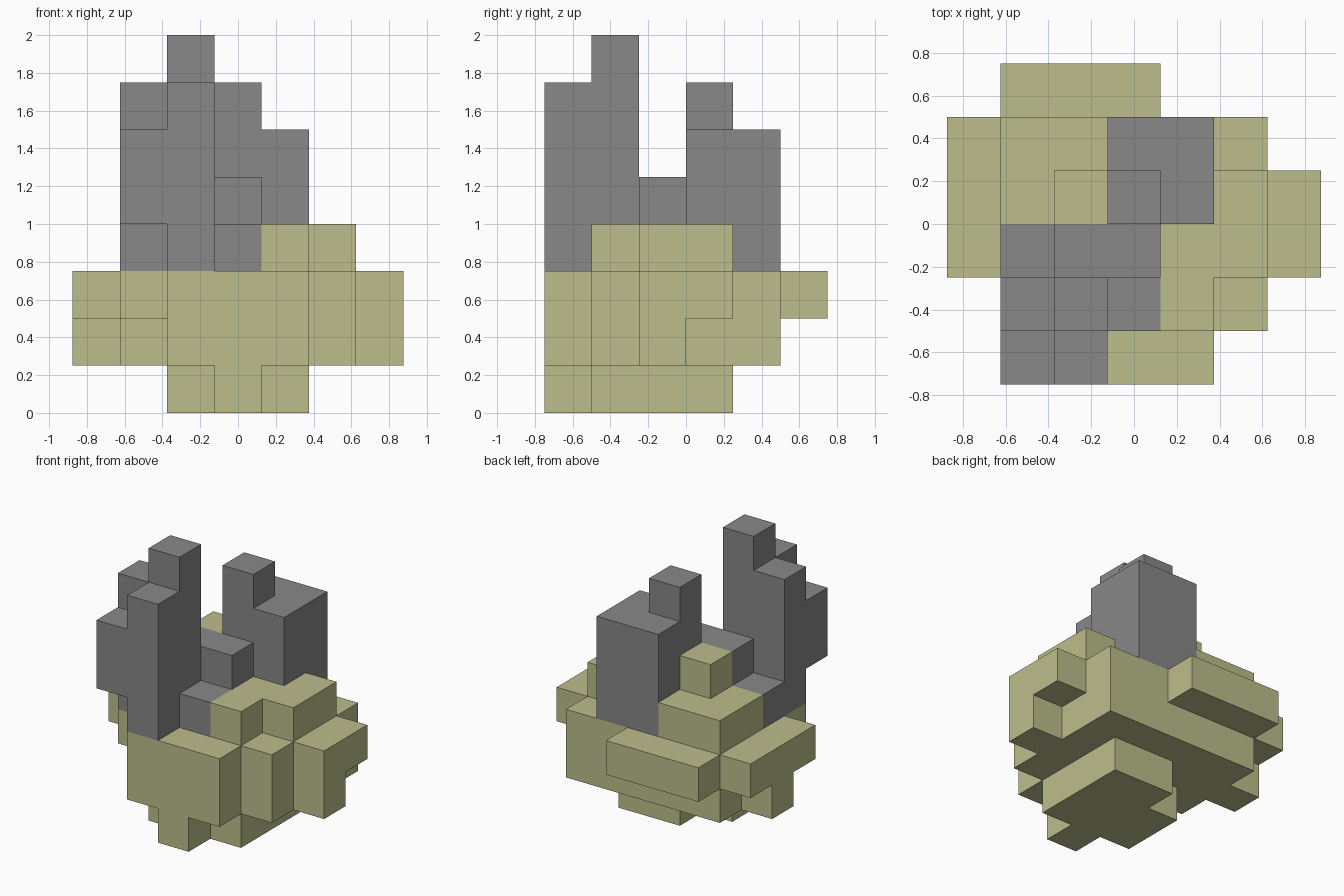
import bpy
import bmesh
from mathutils import Vector

UNIT = 0.25

cube = bpy.data.objects.get("Cube")
if cube:
    bpy.data.objects.remove(cube, do_unlink=True)


def make_material(name, rgb):
    mat = bpy.data.materials.new(name)
    mat.use_nodes = True
    mat.diffuse_color = (*rgb, 1)
    mat.node_tree.nodes["Principled BSDF"].inputs["Base Color"].default_value = (*rgb, 1)
    return mat


moss = make_material("moss yellow", (0.505, 0.515, 0.26))
stone = make_material("stone grey", (0.246, 0.246, 0.246))

# Block plan, lowest layer first; each layer lists rows from back to front
LAYERS = [
    # foot
    [".......", ".......", "...BB..", "..BBB..", "..BBB..", "...B..."],
    # lower body
    [".......", ".BBBBB.", "BBBBBB.", ".BBBBBB", "..BBBB.", "..BBB.."],
    # upper body
    [".BBB...", "BBBBBB.", "BBBBBBB", "BBBBBBB", ".BBBBB.", "..BBB.."],
    # ledges and tower bases
    [".......", ".LLKK..", ".LLKKR.", ".SSSRR.", ".FFSR..", "..F...."],
    # towers, with a low step between them
    [".......", "...KK..", "..LKK..", "..SS...", ".FF....", ".FF...."],
    [".......", "...KK..", "...KK..", ".......", ".FF....", ".FF...."],
    [".......", ".......", "...K...", ".......", ".FF....", "..F...."],
    # peak
    [".......", ".......", ".......", ".......", "..F....", "......."],
]

PARTS = {
    "B": ("body", moss),
    "L": ("back_ledge", moss),
    "R": ("side_ledge", moss),
    "S": ("stone_step", stone),
    "F": ("front_tower", stone),
    "K": ("back_tower", stone),
}

blocks = {}
for z, layer in enumerate(LAYERS):
    for y, row in enumerate(reversed(layer)):
        for x, key in enumerate(row):
            if key != ".":
                blocks[(x, y, z)] = key

ORIGIN = Vector((len(LAYERS[0][0]), len(LAYERS[0]), 0)) / 2


def add_part(key, name, mat):
    """Join the part's blocks, leaving out faces buried against other blocks."""
    bm = bmesh.new()
    for cell in (c for c, k in blocks.items() if k == key):
        centre = Vector(cell) + Vector((0.5, 0.5, 0.5))
        for axis in range(3):
            for sign in (-1, 1):
                n = Vector((0, 0, 0))
                n[axis] = sign
                if tuple(int(a + b) for a, b in zip(cell, n)) in blocks:
                    continue
                u = Vector((0, 0, 0))
                u[(axis + 1) % 3] = 0.5
                v = n.cross(u)
                mid = centre + n / 2 - ORIGIN
                corners = (mid - u - v, mid + u - v, mid + u + v, mid - u + v)
                bm.faces.new([bm.verts.new(p * UNIT) for p in corners])
    # Weld the blocks and merge flat areas
    bmesh.ops.remove_doubles(bm, verts=bm.verts, dist=0.001)
    bmesh.ops.dissolve_limit(bm, angle_limit=0.01, verts=bm.verts, edges=bm.edges)
    mesh = bpy.data.meshes.new(name)
    bm.to_mesh(mesh)
    bm.free()
    mesh.materials.append(mat)
    bpy.context.collection.objects.link(bpy.data.objects.new(name, mesh))


for key, (name, mat) in PARTS.items():
    add_part(key, name, mat)
